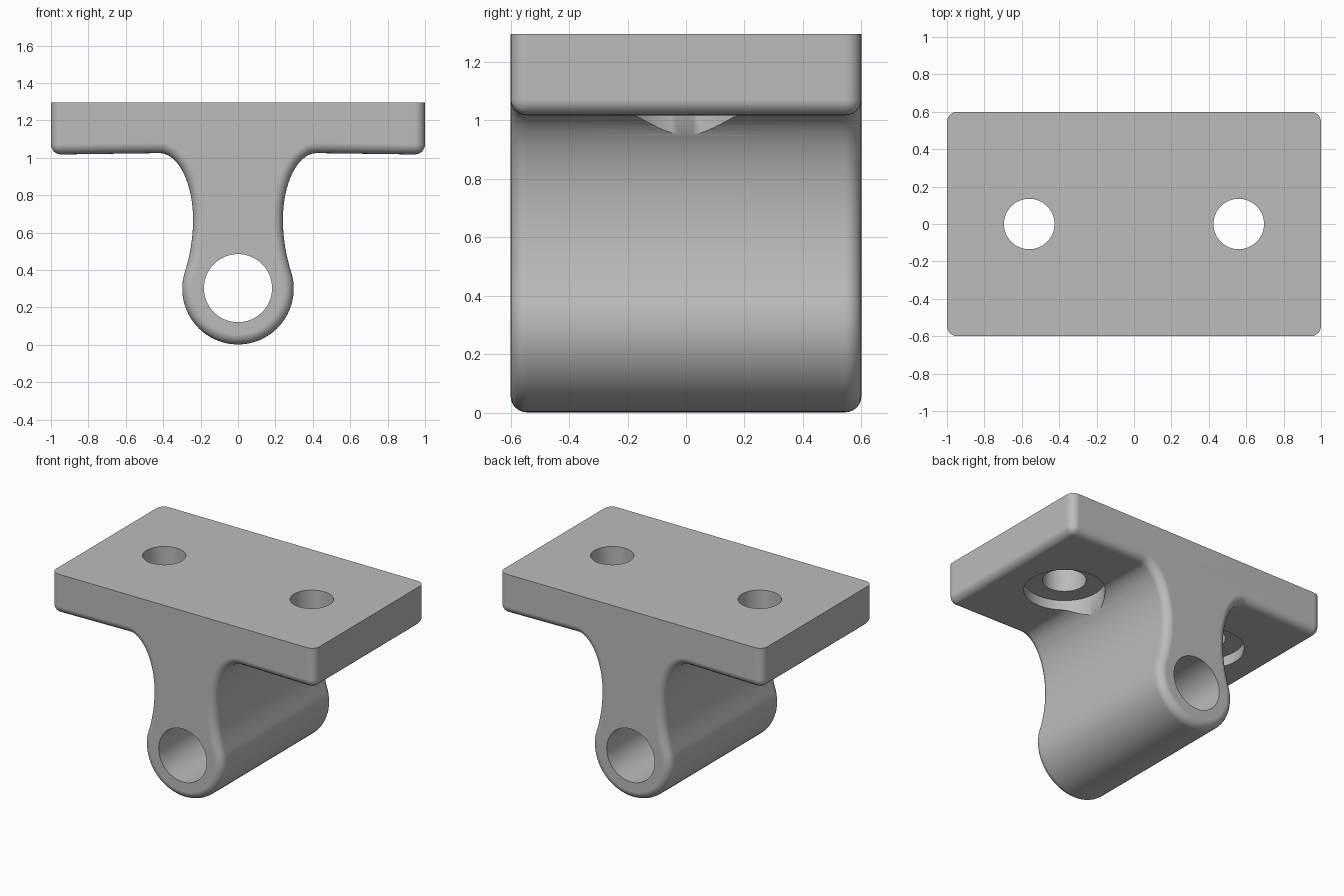
import bpy, bmesh, math

cube = bpy.data.objects.get("Cube")
if cube:
    bpy.data.objects.remove(cube, do_unlink=True)

DEPTH, TOP, UNDER = 0.6, 1.295, 1.017
EYE_Z, EYE_R, JOIN_Z = 0.3, 0.298, 0.38
WAIST_X, WAIST_Z, WEB_X, WEB_Z = 0.24, 0.67, 0.42, 1.025

grey = bpy.data.materials.new("cast grey")
grey.use_nodes = True
colour = (0.5, 0.5, 0.5, 1)
grey.diffuse_color = colour
grey.node_tree.nodes["Principled BSDF"].inputs["Base Color"].default_value = colour


def half_profile():
    """Right half of the section, from the eye bottom up to the plate top."""
    pts = []
    # round eye
    end = math.asin((JOIN_Z - EYE_Z) / EYE_R)
    n = 24
    for i in range(n + 1):
        a = -math.pi / 2 + (end + math.pi / 2) * i / n
        pts.append((EYE_R * math.cos(a), EYE_Z + EYE_R * math.sin(a)))
    # waist flare
    start_x, n = pts[-1][0], 8
    for i in range(1, n):
        t = 1 - i / n
        pts.append((WAIST_X + (start_x - WAIST_X) * t * t,
                    WAIST_Z + (JOIN_Z - WAIST_Z) * t))
    # elliptical fillet under the plate
    n = 16
    for i in range(n + 1):
        a = math.pi / 2 * i / n
        pts.append((WEB_X - (WEB_X - WAIST_X) * math.cos(a),
                    WAIST_Z + (WEB_Z - WAIST_Z) * math.sin(a)))
    return pts + [(1, UNDER), (1, TOP)]


# bracket body: extruded section with rounded rims
right = half_profile()
outline = right + [(-x, z) for x, z in reversed(right[1:])]
bm = bmesh.new()
face = bm.faces.new([bm.verts.new((x, -DEPTH, z)) for x, z in outline])
out = bmesh.ops.extrude_face_region(bm, geom=[face])
new_verts = [g for g in out["geom"] if isinstance(g, bmesh.types.BMVert)]
bmesh.ops.translate(bm, verts=new_verts, vec=(0, 2 * DEPTH, 0))
bmesh.ops.recalc_face_normals(bm, faces=bm.faces[:])


def is_rounded(edge):
    a, b = (v.co for v in edge.verts)
    if min(a.z, b.z) > TOP - 0.01:
        return False
    on_rim = abs(a.y - b.y) < 0.01
    plate_end = abs(a.x) > 0.99 and abs(b.x) > 0.99
    return on_rim or plate_end


bmesh.ops.bevel(bm, geom=[e for e in bm.edges if is_rounded(e)], offset=0.055,
                offset_type='OFFSET', segments=6, profile=0.5,
                affect='EDGES', clamp_overlap=False)
mesh = bpy.data.meshes.new("hinge_bracket")
bm.to_mesh(mesh)
bm.free()
mesh.materials.append(grey)
bracket = bpy.data.objects.new("hinge_bracket", mesh)
bpy.context.collection.objects.link(bracket)


def drill(name, radius, length, location, rotation=(0, 0, 0)):
    """Cut a round hole through the bracket."""
    bpy.ops.mesh.primitive_cylinder_add(vertices=64, radius=radius, depth=length,
                                        location=location, rotation=rotation)
    cutter = bpy.context.object
    cutter.name = name
    cutter.hide_render = True
    cutter.data.materials.append(grey)
    mod = bracket.modifiers.new(name, 'BOOLEAN')
    mod.operation = 'DIFFERENCE'
    mod.solver = 'EXACT'
    mod.object = cutter
    bpy.ops.object.select_all(action='DESELECT')
    bracket.select_set(True)
    bpy.context.view_layer.objects.active = bracket
    bpy.ops.object.modifier_apply(modifier=mod.name)
    bpy.data.objects.remove(cutter, do_unlink=True)


# pin bore, then bolt holes with counterbores from below
drill("pin_bore", 0.182, 2, (0, 0, 0.303), (math.pi / 2, 0, 0))
for side, label in ((1, "left"), (-1, "right")):
    drill(label + "_counterbore", 0.25, 0.5, (side * 0.56, 0, 1.09 - 0.25))
    drill(label + "_bolt_hole", 0.135, 1, (side * 0.56, 0, 1.2))

bpy.ops.object.shade_smooth_by_angle(angle=math.radians(35))
weighted = bracket.modifiers.new("even_shading", 'WEIGHTED_NORMAL')
weighted.keep_sharp = True
